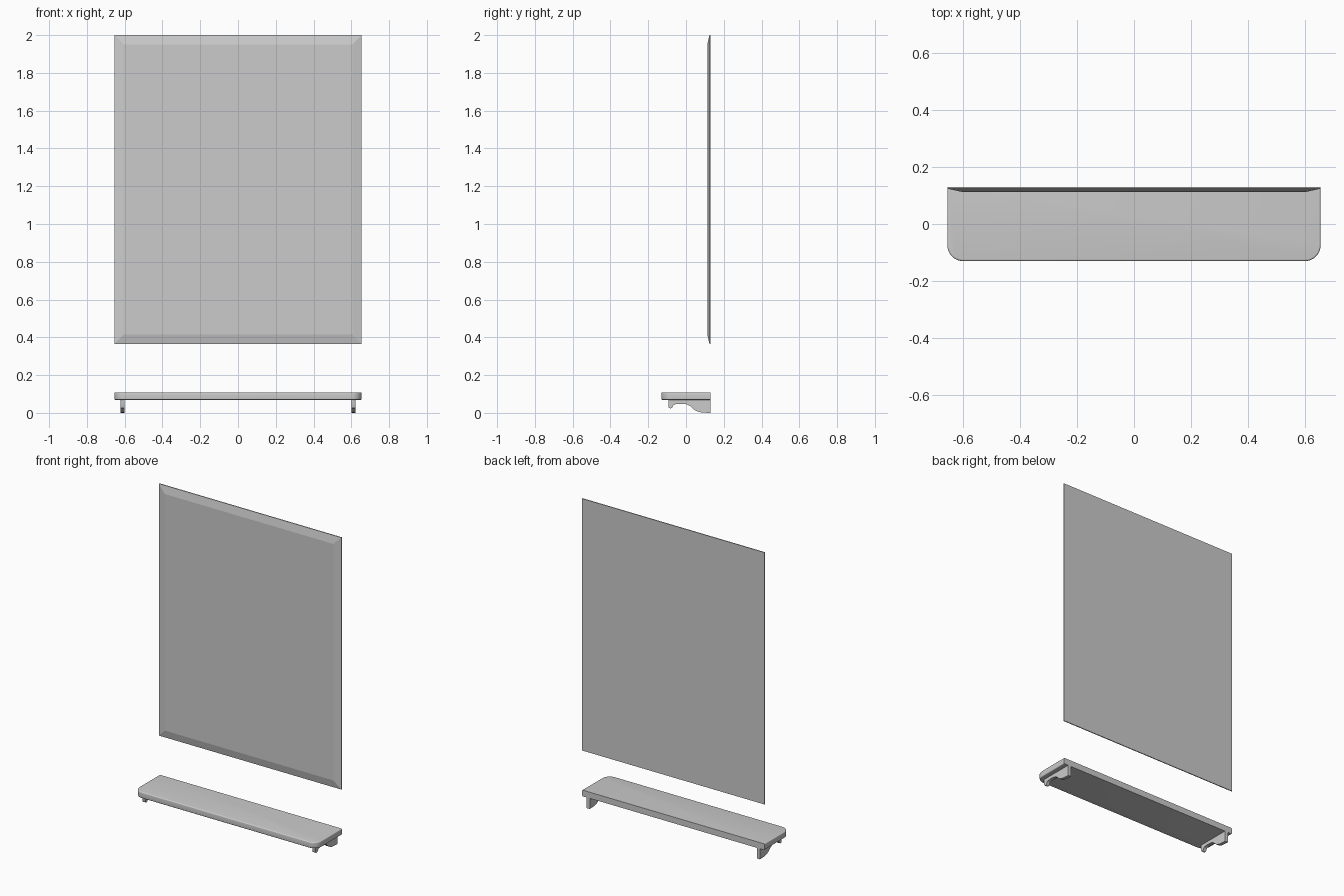
import bpy, bmesh
from math import sin, cos, pi, radians

if "Cube" in bpy.data.objects:
    bpy.data.objects.remove(bpy.data.objects["Cube"])


def loft(name, rings, smooth=True):
    """Skin a stack of equal-length closed rings and cap both ends."""
    bm = bmesh.new()
    loops = [[bm.verts.new(p) for p in r] for r in rings]
    n = len(loops[0])
    for a, b in zip(loops, loops[1:]):
        for i in range(n):
            j = (i + 1) % n
            bm.faces.new((a[i], a[j], b[j], b[i]))
    bm.faces.new(loops[0][::-1])
    bm.faces.new(loops[-1])
    bmesh.ops.recalc_face_normals(bm, faces=bm.faces)
    me = bpy.data.meshes.new(name)
    bm.to_mesh(me)
    bm.free()
    ob = bpy.data.objects.new(name, me)
    bpy.context.collection.objects.link(ob)
    if smooth:
        bpy.ops.object.select_all(action='DESELECT')
        ob.select_set(True)
        bpy.context.view_layer.objects.active = ob
        bpy.ops.object.shade_smooth_by_angle(angle=radians(35))
    return ob


W, D = 0.655, 0.13


# Mirror glass: thin back slab with a wide shallow bevel on the front
def pane(inset, y):
    x, lo, hi = W - inset, 0.365 + inset, 2.0 - inset
    return [(-x, y, lo), (x, y, lo), (x, y, hi), (-x, y, hi)]


loft("mirror_glass", [pane(0, D), pane(0, 0.124), pane(0.05, 0.113)], smooth=False)


# Shelf: rounded front corners, softened rim on front and sides, flat back
def shelf_ring(inset, z, radius=0.055, steps=10):
    x, r = W - inset, radius - inset
    cx, cy = W - radius, -D + radius
    arc = [(cx + r * sin(t), cy - r * cos(t), z)
           for t in (pi / 2 * i / steps for i in range(steps + 1))]
    left = [(-px, py, pz) for px, py, pz in reversed(arc)]
    return left + arc + [(x, D, z), (-x, D, z)]


rim, z0, z1 = 0.006, 0.069, 0.109
turns = [pi / 2 * i / 4 for i in range(5)]
rings = [shelf_ring(rim * (1 - sin(t)), z0 + rim * (1 - cos(t))) for t in turns]
rings += [shelf_ring(rim * (1 - cos(t)), z1 - rim * (1 - sin(t))) for t in turns]
loft("shelf", rings)

# Brackets: curved side profile (y, z) with a small hooked front foot
profile = [(D, 0.07), (-0.093, 0.07), (-0.093, 0.033), (-0.09, 0.027),
           (-0.084, 0.024), (-0.077, 0.025), (-0.072, 0.029), (-0.069, 0.036),
           (-0.064, 0.042), (-0.055, 0.046), (-0.03, 0.048), (-0.005, 0.047),
           (0.01, 0.043), (0.022, 0.036), (0.034, 0.025), (0.045, 0.016),
           (0.06, 0.008), (0.078, 0.003), (0.1, 0.001), (D, 0)]
for side, label in ((-1, "left"), (1, "right")):
    loft(label + "_bracket",
         [[(side * 0.611 + dx, y, z) for y, z in profile] for dx in (-0.011, 0.011)])
